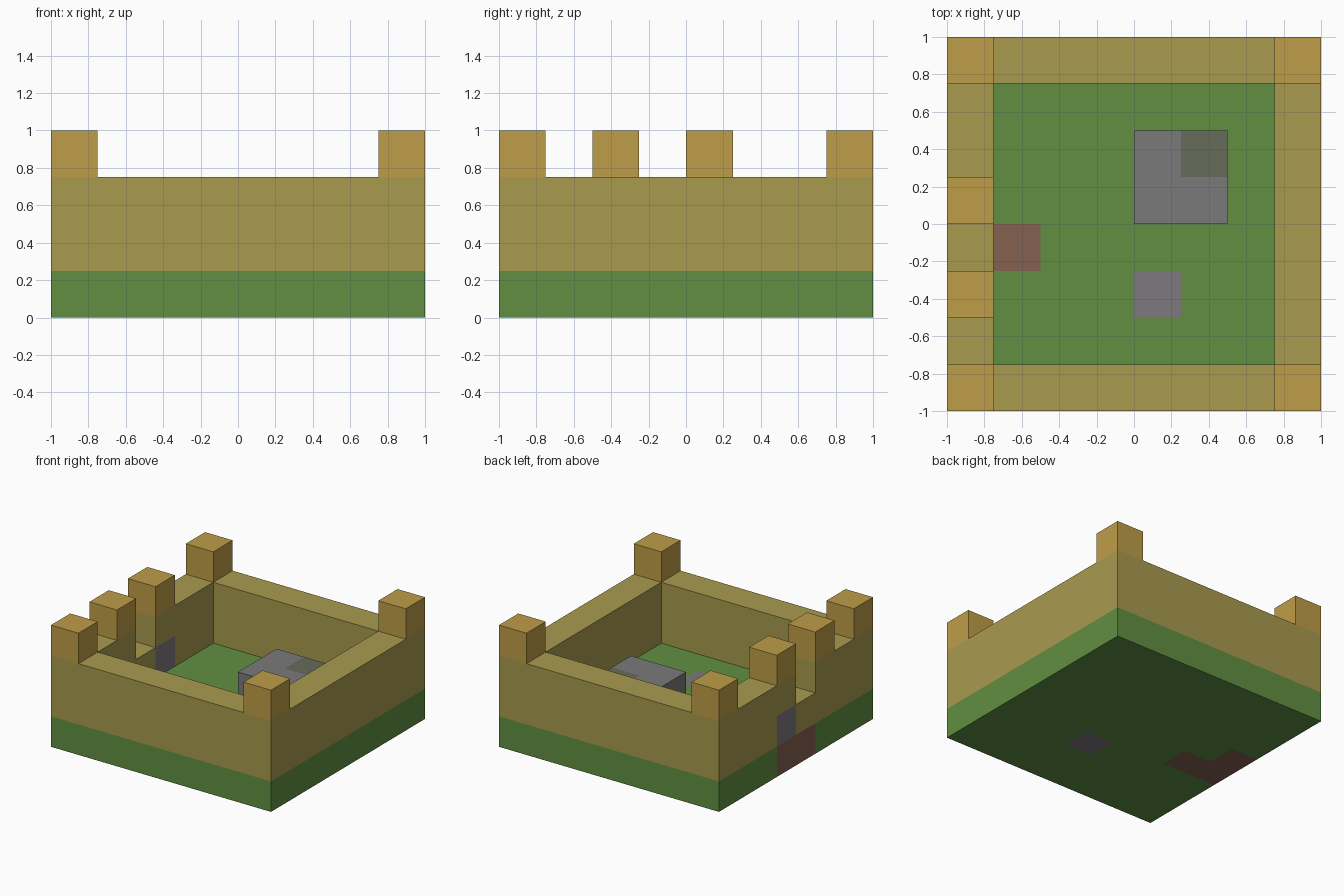
import bpy
import bmesh
from mathutils import Matrix, Vector

if "Cube" in bpy.data.objects:
    bpy.data.objects.remove(bpy.data.objects["Cube"], do_unlink=True)

S = 0.25          # block size
N = 8             # blocks per side


def linear(c):
    c /= 255
    return c / 12.92 if c <= 0.04045 else ((c + 0.055) / 1.055) ** 2.4


def material(name, *rgb):
    m = bpy.data.materials.new(name)
    m.use_nodes = True
    colour = (*[linear(c) for c in rgb], 1)
    m.diffuse_color = colour
    bsdf = m.node_tree.nodes["Principled BSDF"]
    bsdf.inputs["Base Color"].default_value = colour
    bsdf.inputs["Roughness"].default_value = 0.9
    return m


GRASS = material("grass green", 97, 143, 66)
SAND = material("wall sand", 169, 154, 79)
GOLD = material("battlement gold", 191, 157, 72)
STONE = material("stone grey", 123, 122, 122)
PAVING = material("paving grey", 125, 121, 126)
EARTH = material("earth brown", 133, 97, 80)
MOSS = material("mossy stone", 103, 108, 91)


def blocks(name, cells):
    """Join unit blocks {(i, j, k): material} into one shell without inner faces."""
    mats = list(dict.fromkeys(cells.values()))
    bm = bmesh.new()
    for (i, j, k), mat in cells.items():
        centre = Vector((i + 0.5 - N / 2, j + 0.5 - N / 2, k + 0.5)) * S
        cube = bmesh.ops.create_cube(bm, size=S, matrix=Matrix.Translation(centre))
        for face in {f for v in cube["verts"] for f in v.link_faces}:
            face.material_index = mats.index(mat)
    bm.normal_update()

    def covered(face):
        p = (face.calc_center_median() + face.normal * S / 2) / S
        return (int(p.x + N / 2 + N) - N, int(p.y + N / 2 + N) - N, int(p.z + N) - N) in cells

    inner = [f for f in bm.faces if covered(f)]
    bmesh.ops.delete(bm, geom=inner, context='FACES')
    bmesh.ops.remove_doubles(bm, verts=bm.verts, dist=0.001)
    mesh = bpy.data.meshes.new(name)
    bm.to_mesh(mesh)
    bm.free()
    for m in mats:
        mesh.materials.append(m)
    ob = bpy.data.objects.new(name, mesh)
    bpy.context.collection.objects.link(ob)
    return ob


# Ground slab with an earth path at the gate and one paving block
ground = {(i, j, 0): GRASS for i in range(N) for j in range(N)}
for i, j in ((0, 3), (0, 4), (1, 3)):
    ground[i, j, 0] = EARTH
ground[4, 2, 0] = PAVING
blocks("ground", ground)

# Surrounding wall, two blocks high, with a door block and a notch beside it
END = N - 1
wall = {(i, j, k): SAND for i in range(N) for j in range(N) for k in (1, 2)
        if i in (0, END) or j in (0, END)}
wall[0, 4, 1] = PAVING
del wall[0, 3, 2]
blocks("wall", wall)

# Battlements: the four corners and the two gate posts
for i in (0, END):
    for j in (0, END):
        side = "right" if i == 0 else "left"
        end = "front" if j == 0 else "back"
        blocks(f"{end}_{side}_corner_battlement", {(i, j, 3): GOLD})
for name, j in (("front", 2), ("back", 4)):
    blocks(f"{name}_gate_battlement", {(0, j, 3): GOLD})

# Stone platform in the courtyard with one mossy block
platform = {(i, j, 1): STONE for i in (4, 5) for j in (4, 5)}
platform[5, 5, 1] = MOSS
blocks("stone_platform", platform)
